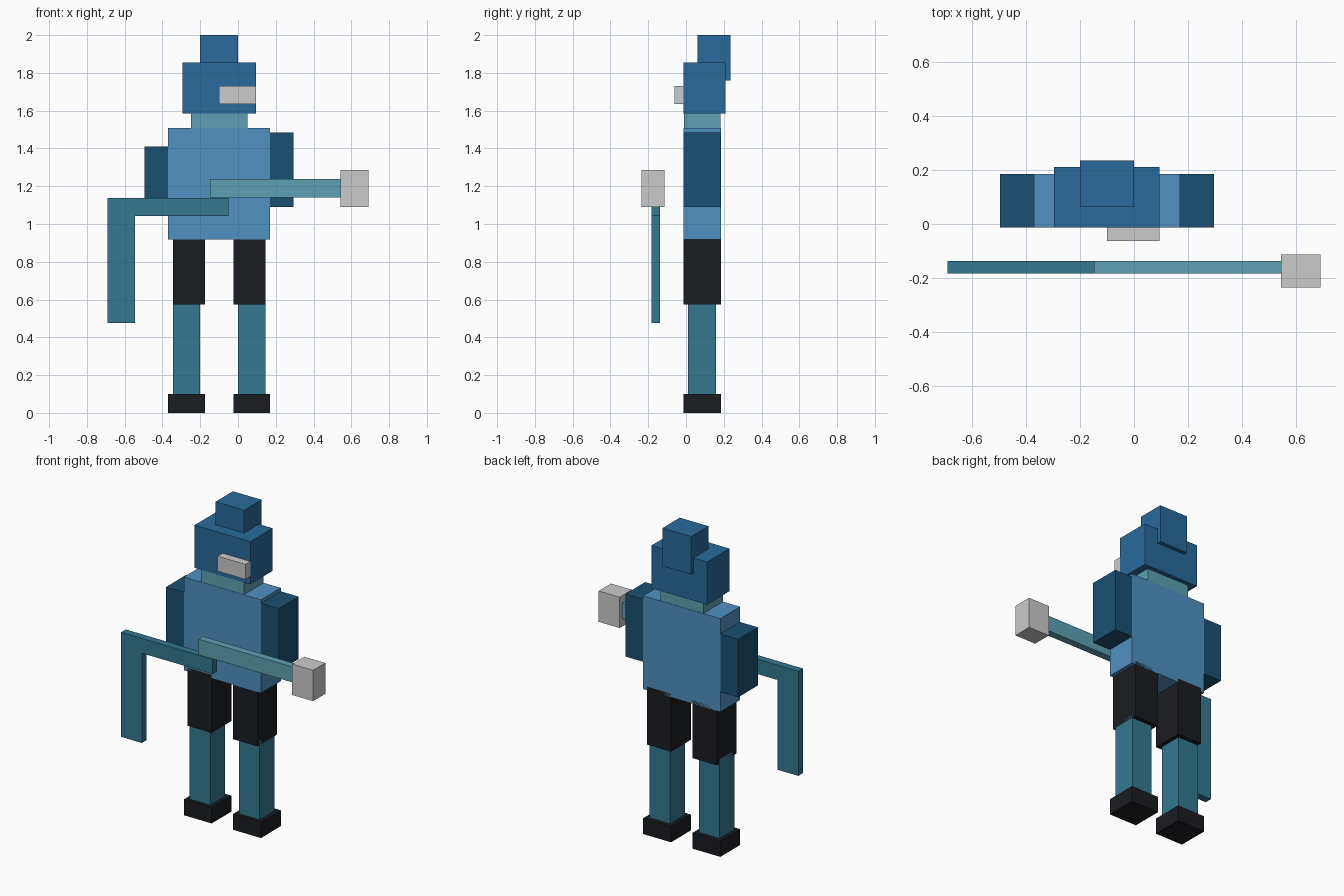
import bpy

if "Cube" in bpy.data.objects:
    bpy.data.objects.remove(bpy.data.objects["Cube"])


def material(name, hex_rgb):
    srgb = [int(hex_rgb[i:i + 2], 16) / 255 for i in (0, 2, 4)]
    mat = bpy.data.materials.new(name)
    mat.diffuse_color = [((c + 0.055) / 1.055) ** 2.4 for c in srgb] + [1]
    mat.use_nodes = True
    mat.node_tree.nodes["Principled BSDF"].inputs["Base Color"].default_value = mat.diffuse_color
    return mat


HAIR = material("hair_blue", "286A9B")
SHIRT = material("shirt_blue", "5091C1")
SLEEVE = material("sleeve_navy", "1B5072")
SKIN_DARK = material("limb_teal", "337891")
SKIN = material("light_teal", "5EA0B4")
BLACK = material("black", "1B1C20")


def box(name, x, y, z, mat=None):
    """Box from (min, max) ranges on each axis."""
    ranges = (x, y, z)
    bpy.ops.mesh.primitive_cube_add(size=1, location=[(a + b) / 2 for a, b in ranges])
    ob = bpy.context.object
    ob.name = name
    ob.scale = [b - a for a, b in ranges]
    bpy.ops.object.transform_apply(location=False, rotation=False, scale=True)
    if mat:
        ob.data.materials.append(mat)
    return ob


BODY_Y = (-0.013, 0.185)
ARM_Y = (-0.183, -0.137)
CENTRE = -0.10  # the body is symmetric about this x

# Head
box("hair_bun", (-0.20, 0.0), (0.062, 0.235), (1.76, 2.0), HAIR)
box("hair", (-0.295, 0.095), (-0.013, 0.21), (1.585, 1.855), HAIR)
box("face", (-0.25, 0.05), (-0.011, 0.183), (1.505, 1.73), SKIN)
box("eyepiece", (-0.10, 0.095), (-0.062, -0.012), (1.635, 1.73))

# Torso and sleeves
box("torso", (-0.37, 0.17), BODY_Y, (0.917, 1.507), SHIRT)
box("sleeve_right", (-0.495, -0.37), BODY_Y, (1.043, 1.41), SLEEVE)
box("sleeve_left", (0.17, 0.295), BODY_Y, (1.09, 1.485), SLEEVE)

# Detached arms held in front of the body
box("forearm_right", (-0.69, -0.05), ARM_Y, (1.043, 1.137), SKIN_DARK)
box("hanging_arm_right", (-0.69, -0.545), ARM_Y, (0.475, 1.043), SKIN_DARK)
box("forearm_left", (-0.148, 0.545), ARM_Y, (1.14, 1.238), SKIN)
box("fist_left", (0.543, 0.69), (-0.235, -0.113), (1.09, 1.285))

# Legs, mirrored about the body centre
for side, s in (("left", 1), ("right", -1)):
    for part, near, far, y, z, mat in (
            ("thigh", 0.075, 0.245, BODY_Y, (0.573, 0.94), BLACK),
            ("shin", 0.10, 0.245, (0.01, 0.158), (0.10, 0.60), SKIN_DARK),
            ("shoe", 0.075, 0.27, BODY_Y, (0.0, 0.10), BLACK)):
        x = sorted((CENTRE + s * near, CENTRE + s * far))
        box(f"{part}_{side}", x, y, z, mat)
